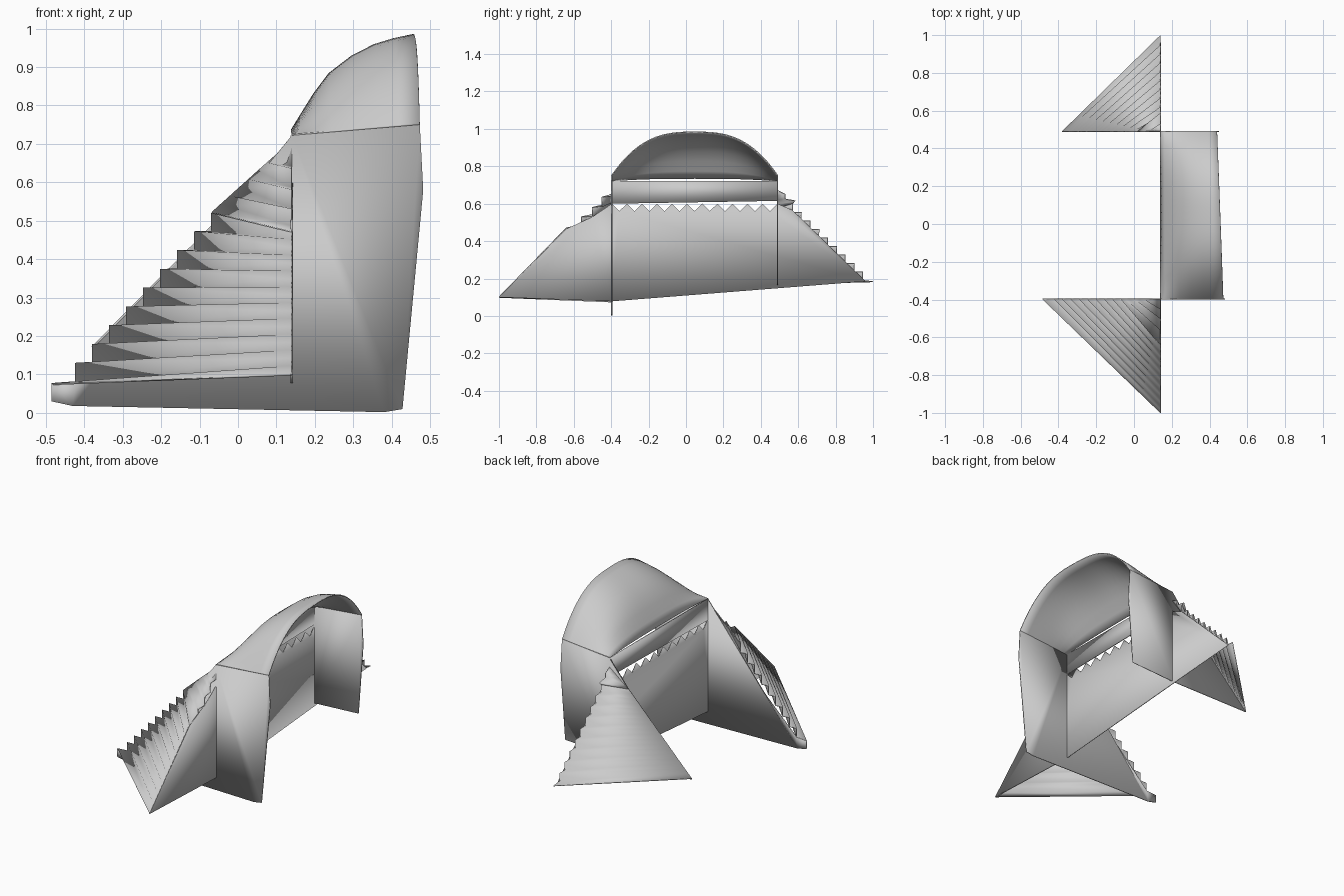
import bpy, bmesh, math

if "Cube" in bpy.data.objects:
    bpy.data.objects.remove(bpy.data.objects["Cube"])

T = 0.006                      # sheet thickness
XB, YF, YR = 0.14, -0.397, 0.49  # back wall plane, front and rear side-wall planes

mat = bpy.data.materials.new("plain grey")
mat.diffuse_color = (0.6, 0.6, 0.6, 1)
mat.use_nodes = True
mat.node_tree.nodes["Principled BSDF"].inputs["Base Color"].default_value = mat.diffuse_color


def finish(name, bm, offset=0):
    bmesh.ops.remove_doubles(bm, verts=bm.verts, dist=1e-5)
    bmesh.ops.recalc_face_normals(bm, faces=bm.faces)
    me = bpy.data.meshes.new(name)
    bm.to_mesh(me)
    bm.free()
    me.materials.append(mat)
    for p in me.polygons:
        p.use_smooth = True
    me.set_sharp_from_angle(angle=math.radians(30))
    ob = bpy.data.objects.new(name, me)
    bpy.context.collection.objects.link(ob)
    mod = ob.modifiers.new("thickness", 'SOLIDIFY')
    mod.thickness = T
    mod.offset = offset
    return ob


def panel(name, pts):
    bm = bmesh.new()
    f = bm.faces.new([bm.verts.new(p) for p in pts])
    bmesh.ops.triangulate(bm, faces=[f])
    return finish(name, bm)


def sheet(name, rows):
    """Skin a list of equally long point rows."""
    bm = bmesh.new()
    vs = [[bm.verts.new(p) for p in r] for r in rows]
    for a, b in zip(vs, vs[1:]):
        for i in range(len(a) - 1):
            bm.faces.new((a[i], a[i + 1], b[i + 1], b[i]))
    return finish(name, bm)


def steps(u0, z0, u1, z1, n):
    """Riser-and-tread profile starting with a riser."""
    pts = []
    for i in range(n):
        u = u0 + (u1 - u0) * i / (n - 1)
        pts += [(u, z0 + (z1 - z0) * i / n), (u, z0 + (z1 - z0) * (i + 1) / n)]
    return pts


def line(u0, z0, u1, z1, n):
    return [(u0 + (u1 - u0) * i / (n - 1), z0 + (z1 - z0) * i / (n - 1)) for i in range(n)]


def ruled(name, side, back, y):
    """Sheet between a profile on a side wall and one on the back wall."""
    sheet(name, [[(x, y, z) for x, z in side], [(XB, v, z) for v, z in back]])


# front stepped wing: steps at the side wall, straight along the back wall
side = [(-0.485, 0.075)] + steps(-0.422, 0.08, -0.068, 0.52, 9)
ruled("front_stepped_wing", side, line(-1.0, 0.1, -0.64, 0.47, len(side)), YF)

# front pleated fan: straight at the side wall, stepped along the back wall
back = [(-0.64, 0.47), (-0.56, 0.485), (-0.56, 0.53), (-0.5, 0.53), (-0.5, 0.58),
        (-0.45, 0.585), (-0.45, 0.635), (-0.398, 0.64), (-0.398, 0.69)]
ruled("front_pleated_fan", line(-0.068, 0.52, 0.1, 0.672, 8) + [(XB, 0.69)], back, YF)

# rear stepped wing: straight at the side wall, steps along the back wall
back = [(0.998, 0.183)] + steps(0.945, 0.19, 0.57, 0.6, 9)
ruled("rear_stepped_wing", line(-0.38, 0.17, 0.02, 0.575, len(back)), back, YR)
ruled("rear_pleated_fan", line(0.02, 0.575, XB, 0.67, 5),
      [(0.57, 0.6), (0.585, 0.615), (0.53, 0.625), (0.53, 0.65), (YR, 0.67)], YR)

# side walls
front = [(-0.485, 0.03), (-0.43, 0.018), (0.38, 0.002), (0.428, 0.01), (0.482, 0.58),
         (0.473, 0.75), (XB, 0.722), (XB, 0.69), (0.1, 0.672), (-0.068, 0.52),
         (-0.068, 0.43), (-0.422, 0.08), (-0.485, 0.075)]
panel("front_side_wall", [(x, YF, z) for x, z in front])
rear = [(-0.38, 0.165), (XB, 0.165), (0.42, 0.18), (0.45, 0.58), (0.44, 0.75),
        (XB, 0.722), (XB, 0.67), (0.02, 0.575)]
panel("rear_side_wall", [(x, YR, z) for x, z in rear])

# back wall with a toothed top edge
n = 11
pitch = (YR - YF) / n
teeth = []
for i in range(n):
    y = YR - pitch * i
    teeth += [(y, 0.6), (y - pitch / 2, 0.56)]
wall = [(-1.0, 0.1), (YF, 0.078), (0.96, 0.185), (0.57, 0.565)] + teeth + \
       [(YF, 0.6), (-0.5, 0.53), (-0.64, 0.465)]
panel("back_wall", [(XB, y, z) for y, z in wall])

# upper back panel between the teeth and the hood
panel("upper_back_panel", [(XB, YF, 0.6), (XB, YR, 0.615), (XB, YR, 0.722), (XB, YF, 0.722)])

# arched hood, open on the far side
crown = [(0.14, 0.735), (0.165, 0.775), (0.2, 0.83), (0.24, 0.882), (0.3, 0.927),
         (0.36, 0.957), (0.41, 0.972), (0.463, 0.983)]
rows = []
for x, top in crown:
    t = (x - XB) / (crown[-1][0] - XB)
    base = 0.722 + 0.028 * t
    row = []
    for i in range(33):
        u = -math.cos(math.pi * i / 32)
        y = (YF + YR) / 2 + u * (YR - YF) / 2
        xe = x + t * (0.01 - 0.033 * (u + 1) / 2)
        row.append((xe, y, base + (top - base) * (1 - abs(u) ** 2.8)))
    rows.append(row)
sheet("hood", rows)
